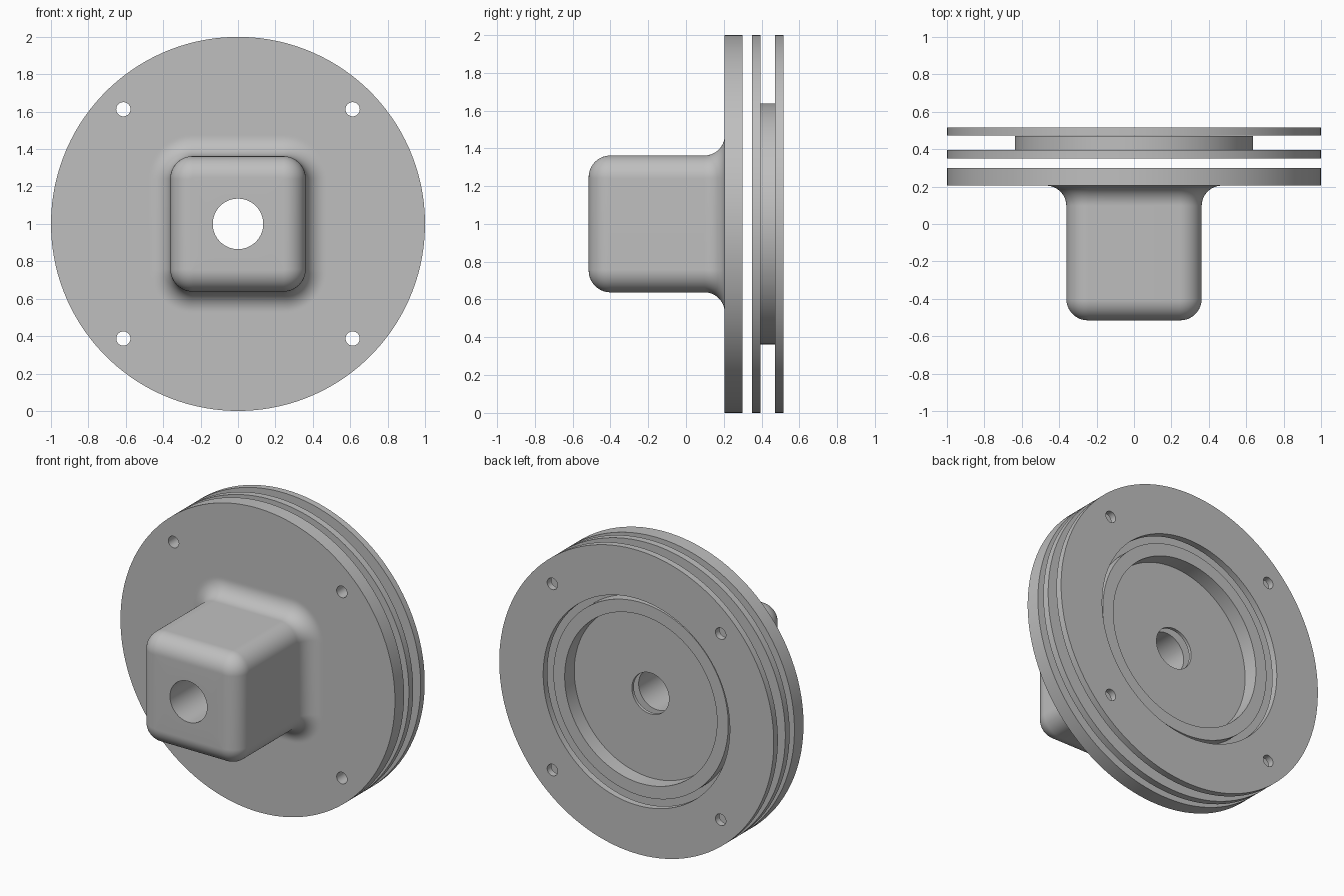
import bpy, bmesh
from math import sin, cos, pi, radians

if "Cube" in bpy.data.objects:
    bpy.data.objects.remove(bpy.data.objects["Cube"], do_unlink=True)

# One plain grey metal
grey = bpy.data.materials.new("grey_metal")
grey.use_nodes = True
colour = (0.52, 0.52, 0.52, 1)
grey.diffuse_color = colour
grey.node_tree.nodes["Principled BSDF"].inputs["Base Color"].default_value = colour

N = 32            # points per quarter turn
CZ = 1.0          # height of the axis
HOLE = 0.135      # bore radius
HALF, CORNER = 0.362, 0.12   # block half width and corner radius
STEPS = 16


def circle(r, y):
    """Ring of points around the axis, N per quarter."""
    angles = [(q + (k + 0.5) / N) * pi / 2 for q in range(4) for k in range(N)]
    return [(r * cos(a), y, CZ + r * sin(a)) for a in angles]


def rounded_square(off, y):
    """Block outline grown by off, N points per corner."""
    c, r = HALF - CORNER, CORNER + off
    ring = []
    for q, (sx, sz) in enumerate([(1, 1), (-1, 1), (-1, -1), (1, -1)]):
        for k in range(N):
            a = (q + k / (N - 1)) * pi / 2
            ring.append((sx * c + r * cos(a), y, CZ + sz * c + r * sin(a)))
    return ring


def loft(name, rings):
    """Skin the rings in order and join the last to the first."""
    bm = bmesh.new()
    loops = [[bm.verts.new(p) for p in ring] for ring in rings]
    for a, b in zip(loops, loops[1:] + loops[:1]):
        for i in range(len(a)):
            j = (i + 1) % len(a)
            bm.faces.new((a[i], a[j], b[j], b[i]))
    bmesh.ops.recalc_face_normals(bm, faces=bm.faces)
    mesh = bpy.data.meshes.new(name)
    bm.to_mesh(mesh)
    bm.free()
    mesh.materials.append(grey)
    obj = bpy.data.objects.new(name, mesh)
    bpy.context.collection.objects.link(obj)
    return obj


# Front flange with the filleted block and its bore
FRONT, FACE, R_EDGE, R_BASE = -0.515, 0.205, 0.115, 0.108
quarter = [i / STEPS * pi / 2 for i in range(STEPS + 1)]
rings = [circle(HOLE, 0.30), circle(HOLE, FRONT)]
rings += [rounded_square(-R_EDGE * (1 - sin(a)), FRONT + R_EDGE * (1 - cos(a))) for a in quarter]
rings += [rounded_square(R_BASE * (1 - cos(a)), FACE - R_BASE * (1 - sin(a))) for a in quarter]
rings += [rounded_square(R_BASE + 0.01, FACE), circle(1, FACE), circle(1, 0.30)]
parts = [loft("front_flange_with_block", rings)]

# Middle plate with raised collar and round pocket
collar = [(HOLE, 0.35), (1, 0.35), (1, 0.395), (0.637, 0.395),
          (0.637, 0.47), (0.555, 0.47), (0.555, 0.37), (HOLE, 0.37)]
parts.append(loft("middle_plate_with_collar", [circle(r, y) for r, y in collar]))

# Back ring
back = [(0.68, 0.472), (1, 0.472), (1, 0.515), (0.68, 0.515)]
parts.append(loft("back_ring", [circle(r, y) for r, y in back]))

# Four bolt holes through every plate
bm = bmesh.new()
for sx in (-1, 1):
    for sz in (-1, 1):
        made = bmesh.ops.create_cone(bm, cap_ends=True, segments=32,
                                     radius1=0.038, radius2=0.038, depth=1)
        for v in made["verts"]:
            x, y, z = v.co
            v.co = (x + sx * 0.613, 0.36 - z, CZ + y + sz * 0.613)
bmesh.ops.recalc_face_normals(bm, faces=bm.faces)
mesh = bpy.data.meshes.new("bolt_hole_cutter")
bm.to_mesh(mesh)
bm.free()
mesh.materials.append(grey)
cutter = bpy.data.objects.new("bolt_hole_cutter", mesh)
cutter.hide_render = True
bpy.context.collection.objects.link(cutter)

for part in parts:
    bpy.ops.object.select_all(action="DESELECT")
    part.select_set(True)
    bpy.context.view_layer.objects.active = part
    cut = part.modifiers.new("bolt_holes", "BOOLEAN")
    cut.operation = "DIFFERENCE"
    cut.solver = "EXACT"
    cut.object = cutter
    bpy.ops.object.modifier_apply(modifier=cut.name)
    bpy.ops.object.shade_smooth_by_angle(angle=radians(30))

bpy.data.objects.remove(cutter, do_unlink=True)
